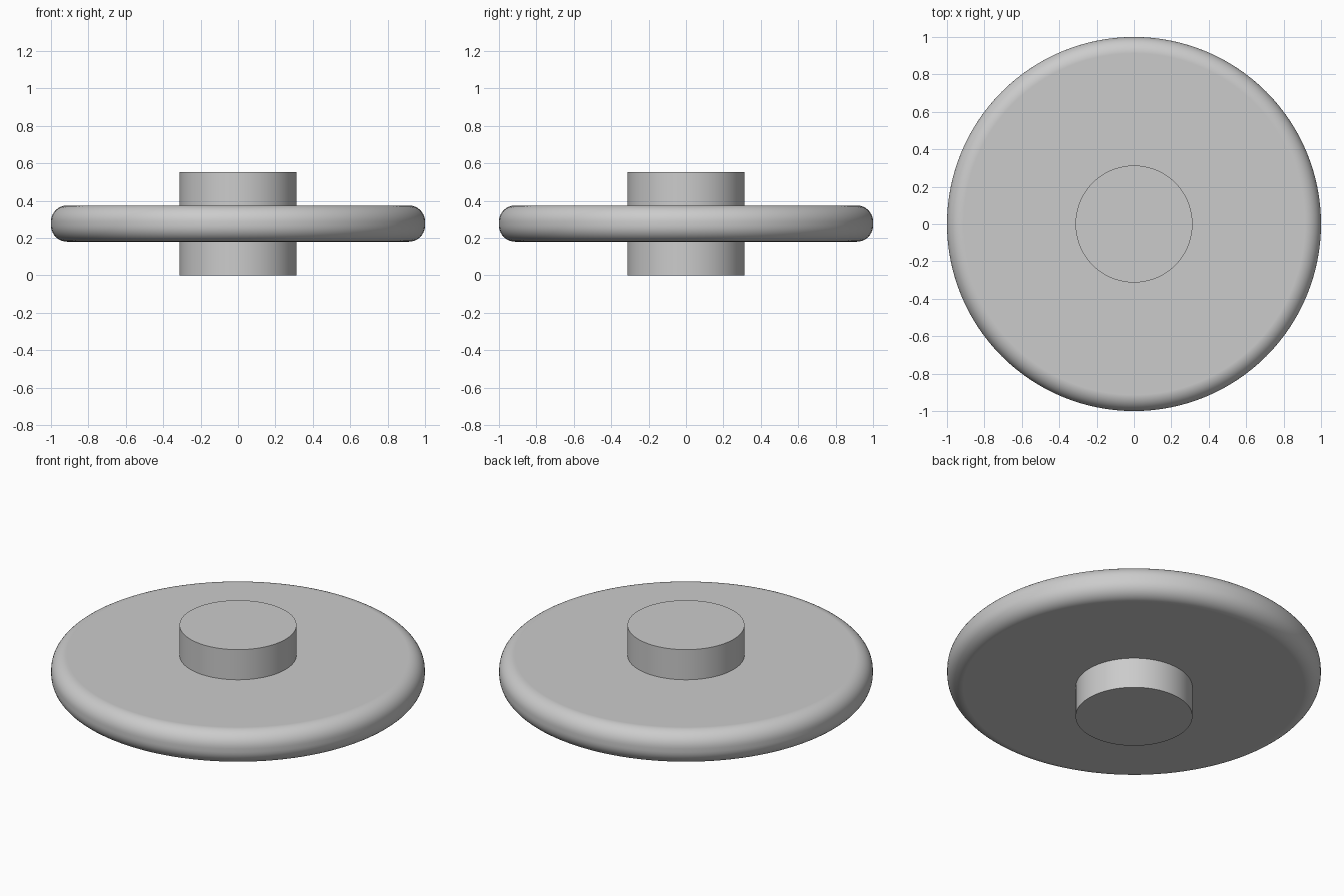
import bpy
import math

cube = bpy.data.objects.get("Cube")
if cube:
    bpy.data.objects.remove(cube, do_unlink=True)

grey = bpy.data.materials.new("plain grey")
grey.use_nodes = True
colour = (0.6, 0.6, 0.6, 1)
grey.diffuse_color = colour
grey.node_tree.nodes["Principled BSDF"].inputs["Base Color"].default_value = colour


def round_part(name, radius, bottom, top, rounding=0):
    """Upright cylinder with optionally rounded rims."""
    bpy.ops.mesh.primitive_cylinder_add(
        vertices=128, radius=radius, depth=top - bottom,
        location=(0, 0, (bottom + top) / 2))
    part = bpy.context.object
    part.name = name
    part.data.materials.append(grey)
    if rounding:
        bevel = part.modifiers.new("rounded rim", "BEVEL")
        bevel.width = rounding
        bevel.segments = 10
        bevel.limit_method = "ANGLE"
        bpy.ops.object.modifier_apply(modifier=bevel.name)
    bpy.ops.object.shade_smooth_by_angle(angle=math.radians(30))
    if rounding:
        # Keep the broad flat faces evenly shaded beside the rim
        part.modifiers.new("even normals", "WEIGHTED_NORMAL").keep_sharp = True
    return part


# Wide disc with a rounded rim
round_part("disc", 1.0, 0.18, 0.375, rounding=0.087)

# Central hub passing through the disc
round_part("hub", 0.313, 0, 0.553)
